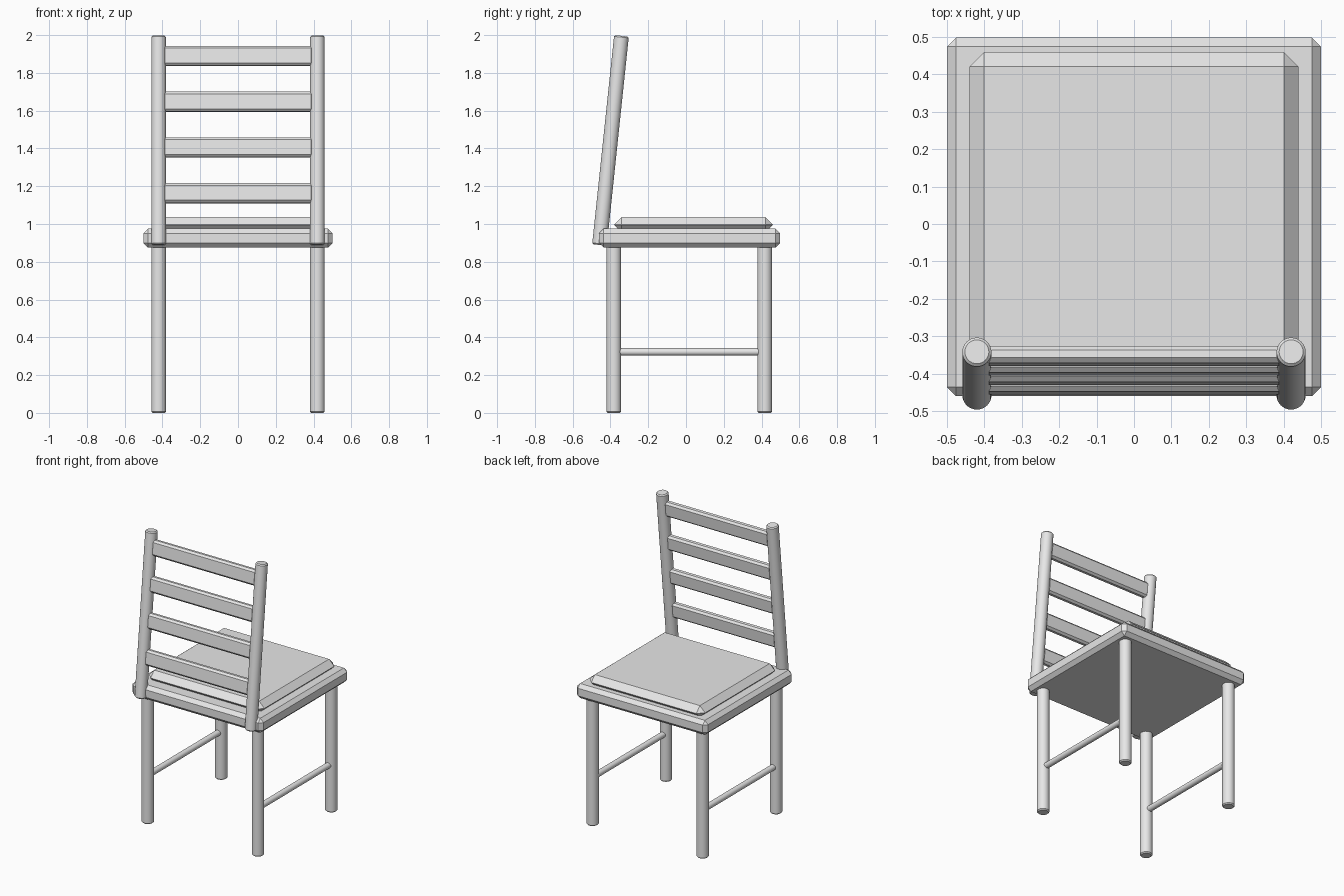
import bpy
import math
from mathutils import Matrix, Vector

old = bpy.data.objects.get("Cube")
if old:
    bpy.data.objects.remove(old, do_unlink=True)

GREY = (0.8, 0.8, 0.8)
mat = bpy.data.materials.new("plain grey")
mat.use_nodes = True
mat.diffuse_color = (*GREY, 1)
mat.node_tree.nodes["Principled BSDF"].inputs["Base Color"].default_value = (*GREY, 1)


def finish(name, bevel, smooth=False):
    """Name, colour and chamfer the active object."""
    obj = bpy.context.object
    obj.name = name
    obj.data.materials.append(mat)
    if bevel:
        mod = obj.modifiers.new("chamfer", "BEVEL")
        mod.width = bevel
        mod.segments = 1
        mod.limit_method = "ANGLE"
        mod.angle_limit = math.radians(40)
        bpy.ops.object.modifier_apply(modifier=mod.name)
    if smooth:
        bpy.ops.object.shade_smooth_by_angle(angle=math.radians(30))
    return obj


def box(name, size, centre, bevel, tilt=0):
    bpy.ops.mesh.primitive_cube_add(size=1)
    obj = bpy.context.object
    obj.data.transform(Matrix.Diagonal((*size, 1)))
    obj.location = centre
    obj.rotation_euler.x = tilt
    return finish(name, bevel)


def rod(name, start, end, radius, bevel=0):
    a, b = Vector(start), Vector(end)
    bpy.ops.mesh.primitive_cylinder_add(vertices=32, radius=radius, depth=(b - a).length)
    obj = bpy.context.object
    obj.location = (a + b) / 2
    obj.rotation_euler = (b - a).to_track_quat("Z", "Y").to_euler()
    return finish(name, bevel, smooth=True)


SIDE_X = 0.42
BACK_Y, FAR_Y = -0.382, 0.417
LEAN = math.radians(6)
POST_FOOT = Vector((0, -0.458, 0.889))


def along_post(z):
    """Centre of the leaning backrest at height z."""
    return POST_FOOT + Vector((0, math.tan(LEAN), 1)) * (z - POST_FOOT.z)


# Seat board and cushion
box("seat", (1.0, 0.958, 0.1), (0, 0.019, 0.925), 0.024)
box("cushion", (0.88, 0.84, 0.08), (0, 0.04, 0.996), 0.0395)

# Legs, side rungs and backrest posts
for side, x in (("left", SIDE_X), ("right", -SIDE_X)):
    for place, y in (("backrest", BACK_Y), ("open", FAR_Y)):
        rod(f"{side}_{place}_leg", (x, y, 0), (x, y, 0.9), 0.039, 0.007)
    rod(f"{side}_rung", (x, BACK_Y, 0.323), (x, FAR_Y, 0.323), 0.02)
    across = Vector((x, 0, 0))
    rod(f"{side}_post", POST_FOOT + across, along_post(1.996) + across, 0.039, 0.007)

# Backrest slats
for i in range(4):
    box(f"slat_{i + 1}", (0.8, 0.046, 0.105), along_post(1.163 + i * 0.242), 0.013, -LEAN)
